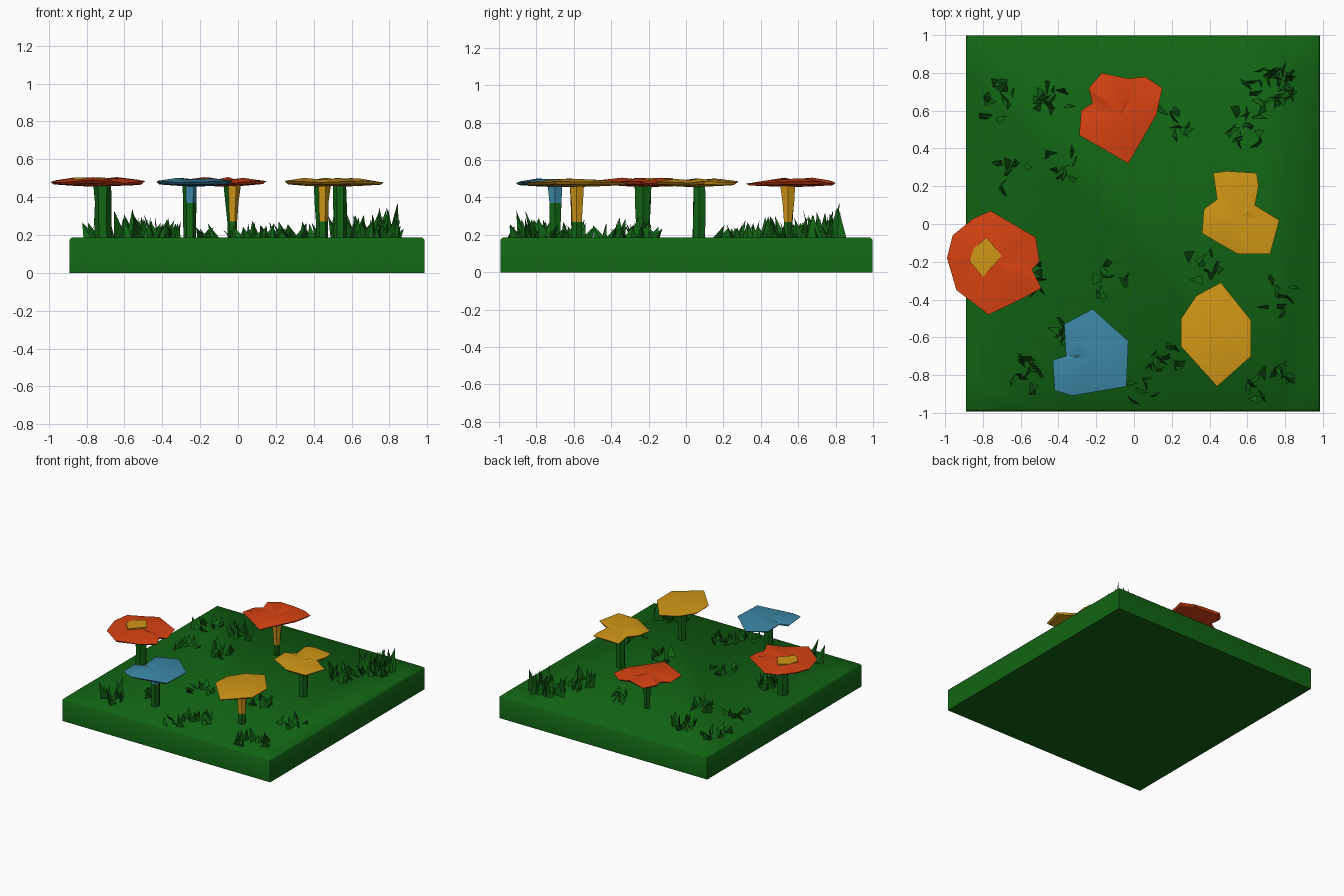
import bpy, bmesh, math, random
from mathutils import Vector

if "Cube" in bpy.data.objects:
    bpy.data.objects.remove(bpy.data.objects["Cube"])

random.seed(7)


def material(name, col):
    m = bpy.data.materials.new(name)
    m.diffuse_color = (*col, 1)
    m.use_nodes = True
    m.node_tree.nodes["Principled BSDF"].inputs["Base Color"].default_value = m.diffuse_color
    return m


GREEN = material("grass_green", (0.006, 0.130, 0.007))
RED = material("petal_red", (0.68, 0.055, 0.006))
GOLD = material("petal_gold", (0.64, 0.31, 0.008))
BLUE = material("petal_blue", (0.045, 0.24, 0.38))


def finish(bm, name, mats, angle=35):
    bmesh.ops.recalc_face_normals(bm, faces=bm.faces)
    me = bpy.data.meshes.new(name)
    bm.to_mesh(me)
    bm.free()
    for m in mats:
        me.materials.append(m)
    for p in me.polygons:
        p.use_smooth = True
    me.set_sharp_from_angle(angle=math.radians(angle))
    ob = bpy.data.objects.new(name, me)
    bpy.context.collection.objects.link(ob)
    return ob


# Square slab of turf with a softened rim and a gently uneven top
bm = bmesh.new()
bmesh.ops.create_cube(bm, size=1)
for v in bm.verts:
    v.co = Vector((0.0475 + v.co.x * 1.875, v.co.y * 1.99 + 0.003, 0.093 + v.co.z * 0.186))
rim = [e for e in bm.edges if all(v.co.z > 0.1 for v in e.verts)]
bmesh.ops.bevel(bm, geom=rim, offset=0.012, segments=1, affect='EDGES')
top = max(bm.faces, key=lambda f: f.calc_center_median().z)
bmesh.ops.delete(bm, geom=[top], context='FACES_ONLY')
hole = [e for e in bm.edges if e.is_boundary]
bmesh.ops.subdivide_edges(bm, edges=hole, cuts=9)
bmesh.ops.grid_fill(bm, edges=[e for e in bm.edges if e.is_boundary])
if any(e.is_boundary for e in bm.edges):
    bmesh.ops.holes_fill(bm, edges=[e for e in bm.edges if e.is_boundary])
for v in bm.verts:
    if abs(v.co.y) < 0.95 and -0.85 < v.co.x < 0.94 and v.co.z > 0.18:
        v.co.z += random.uniform(-0.008, 0.010)
finish(bm, "turf_slab", [GREEN], 50)


# Flower head: thin irregular disc from its outline, dished below
def flower_head(name, mat, outline, c, wave=0.008):
    bm = bmesh.new()
    n = len(outline)

    def ring(s, z, w):
        return [bm.verts.new((c[0] + (x - c[0]) * s, c[1] + (y - c[1]) * s,
                              z + w * math.sin(2.4 * i + c[0] * 9)))
                for i, (x, y) in enumerate(outline)]
    rings = [ring(0.35, 0.458, 0), ring(0.93, 0.468, wave * 0.5),
             ring(1.0, 0.482, wave), ring(0.5, 0.497, wave)]
    for a, b in zip(rings, rings[1:]):
        for i in range(n):
            j = (i + 1) % n
            bm.faces.new((a[i], a[j], b[j], b[i]))
    for r, z in ((rings[0], 0.456), (rings[-1], 0.490)):
        mid = bm.verts.new((c[0], c[1], z))
        for i in range(n):
            bm.faces.new((r[i], r[(i + 1) % n], mid))
    finish(bm, name, [mat], 25)


# Stem: six-sided, slightly irregular; upper side may take the petal colour
def stem(name, x, y, r_low, r_top, mat, tint=None):
    bm = bmesh.new()
    rings = []
    for z, r in ((0.17, r_low), (0.27, r_low * 0.95), (0.37, (r_low + r_top) / 2), (0.468, r_top)):
        rings.append([bm.verts.new((x + r * random.uniform(0.85, 1.1) * math.cos(k * math.pi / 3),
                                    y + r * random.uniform(0.85, 1.1) * math.sin(k * math.pi / 3), z))
                      for k in range(6)])
    for a, b in zip(rings, rings[1:]):
        for i in range(6):
            j = (i + 1) % 6
            bm.faces.new((a[i], a[j], b[j], b[i]))
    for r in (rings[0], rings[-1]):
        bm.faces.new(r)
    if tint:
        for f in bm.faces:
            p = f.calc_center_median()
            if p.z > tint and p.x - x - (p.y - y) > 0:
                f.material_index = 1
    finish(bm, name, [GREEN, mat], 40)


heads = {
    "back_red": (RED, (-0.07, 0.58), [
        (-0.17, .80), (-.03, .77), (.06, .78), (.15, .72), (.12, .58), (-.03, .32),
        (-.29, .47), (-.28, .60), (-.22, .64), (-.24, .72)]),
    "left_red": (RED, (-0.76, -0.2), [
        (-.76, .07), (-.52, -.07), (-.50, -.2), (-.54, -.24), (-.49, -.34), (-.60, -.40),
        (-.77, -.48), (-.94, -.35), (-.99, -.18), (-.96, -.06), (-.85, .03)]),
    "front_blue": (BLUE, (-0.22, -0.70), [
        (-.22, -.45), (-.03, -.62), (-.04, -.86), (-.33, -.91), (-.42, -.88),
        (-.43, -.72), (-.36, -.70), (-.37, -.53)]),
    "right_gold": (GOLD, (0.55, 0.03), [
        (.42, .27), (.49, .28), (.65, .27), (.66, .20), (.64, .10), (.77, .02), (.72, -.16),
        (.55, -.16), (.36, -.05), (.37, .08), (.44, .13)]),
    "front_gold": (GOLD, (0.45, -0.60), [
        (.46, -.31), (.62, -.51), (.62, -.70), (.44, -.86), (.25, -.65), (.25, -.50), (.33, -.38)]),
}
for key, (mat, c, outline) in heads.items():
    flower_head(key + "_flower_head", mat, outline, c, 0.005 if mat != RED else 0.009)

stem("back_red_stem", -0.03, 0.545, 0.028, 0.045, GOLD, 0.28)
stem("left_red_stem", -0.715, -0.23, 0.045, 0.050, RED)
stem("front_blue_stem", -0.255, -0.70, 0.036, 0.042, BLUE, 0.36)
stem("right_gold_stem", 0.54, 0.07, 0.038, 0.036, GOLD)
stem("front_gold_stem", 0.445, -0.585, 0.032, 0.042, GOLD, 0.28)

# Gold eye on the left flower: thin raised plate
bm = bmesh.new()
eye = [(-.78, -.07), (-.70, -.17), (-.80, -.28), (-.87, -.20), (-.85, -.13)]
low = [bm.verts.new((x, y, 0.494)) for x, y in eye]
high = [bm.verts.new((x, y, 0.503)) for x, y in eye]
bm.faces.new(low)
bm.faces.new(high)
for i in range(5):
    j = (i + 1) % 5
    bm.faces.new((low[i], low[j], high[j], high[i]))
finish(bm, "flower_eye", [GOLD])

# Grass tufts: x, y, spread, blade count, tallest blade
tufts = [
    (.72, .72, .13, 26, .16), (.60, .50, .10, 14, .13), (.77, .78, .06, 6, .20),
    (-.70, .65, .12, 12, .08), (-.42, .64, .09, 12, .12), (.22, .55, .08, 8, .08),
    (-.52, -.28, .09, 10, .13), (-.10, -.32, .11, 9, .08), (.18, -.72, .12, 12, .09),
    (.36, -.24, .09, 9, .08), (.78, -.82, .09, 9, .12), (.74, -.38, .11, 8, .09),
    (-.58, -.80, .09, 11, .15), (-.66, .25, .10, 7, .08), (-.38, .32, .10, 9, .09),
    (.05, -.88, .08, 6, .08), (.62, -.88, .06, 6, .15), (-.40, -.55, .08, 7, .10)]
for n, (tx, ty, spread, count, tall) in enumerate(tufts):
    bm = bmesh.new()
    for _ in range(count):
        a, d = random.uniform(0, math.tau), spread * math.sqrt(random.random())
        x, y = tx + d * math.cos(a), ty + d * math.sin(a)
        h = tall * random.uniform(0.4, 1.0)
        t, w = random.uniform(0, math.tau), random.uniform(0.025, 0.045)
        lean = Vector((random.uniform(-.05, .05), random.uniform(-.05, .05), 0))
        base = [bm.verts.new((x + w * math.cos(t + o) * s, y + w * math.sin(t + o) * s, 0.178))
                for o, s in ((0, 1), (math.pi, 1), (math.pi / 2, 0.4))]
        tip = bm.verts.new(Vector((x, y, 0.19 + h)) + lean)
        bm.faces.new(base)
        for i in range(3):
            bm.faces.new((base[i], base[(i + 1) % 3], tip))
    finish(bm, f"grass_tuft_{n + 1}", [GREEN], 30)
